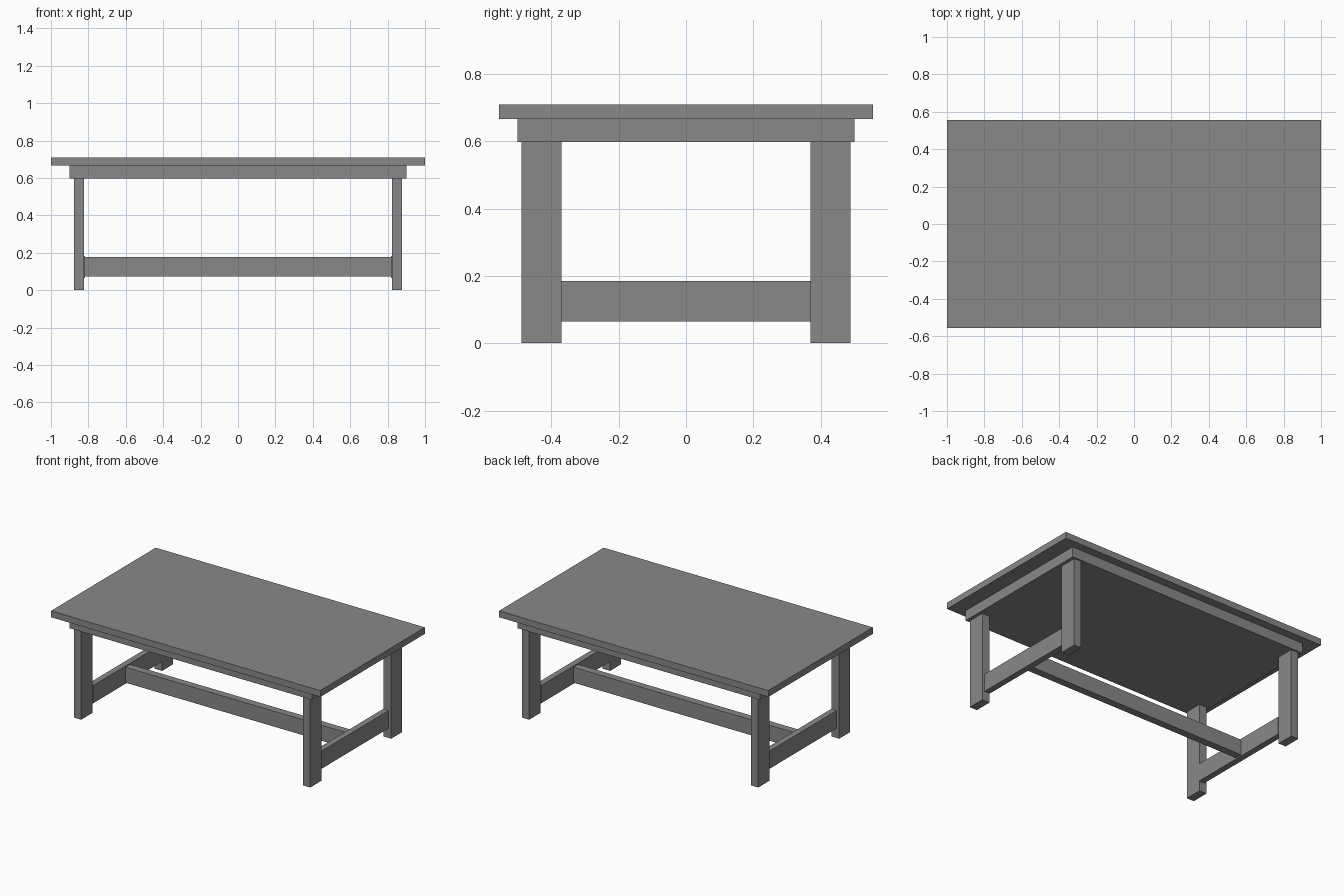
import bpy

if "Cube" in bpy.data.objects:
    bpy.data.objects.remove(bpy.data.objects["Cube"])

# Dark grey finish shared by all parts
grey = bpy.data.materials.new("dark_grey")
grey.diffuse_color = (0.25, 0.25, 0.25, 1)
grey.use_nodes = True
grey.node_tree.nodes["Principled BSDF"].inputs["Base Color"].default_value = grey.diffuse_color


def box(name, x, y, z):
    """Box from (min, max) ranges on each axis."""
    bpy.ops.mesh.primitive_cube_add(size=1, location=[sum(r) / 2 for r in (x, y, z)])
    ob = bpy.context.object
    ob.name = name
    ob.scale = [r[1] - r[0] for r in (x, y, z)]
    bpy.ops.object.transform_apply(location=True, rotation=False, scale=True)
    ob.data.materials.append(grey)
    return ob


def mirrored(r, s):
    return r if s > 0 else (-r[1], -r[0])


# Table top and the slab beneath it
box("table_top", (-1, 1), (-0.555, 0.555), (0.666, 0.709))
box("apron", (-0.9, 0.9), (-0.5, 0.5), (0.598, 0.666))

# Legs and the cross rail at each end
for sx, side in ((-1, "left"), (1, "right")):
    for sy, end in ((-1, "front"), (1, "back")):
        box(f"{end}_{side}_leg", mirrored((0.823, 0.878), sx),
            mirrored((0.37, 0.488), sy), (0, 0.598))
    box(f"{side}_rail", mirrored((0.819, 0.86), sx), (-0.37, 0.37), (0.065, 0.184))

# Long central stretcher
box("stretcher", (-0.819, 0.819), (-0.025, 0.025), (0.073, 0.177))
